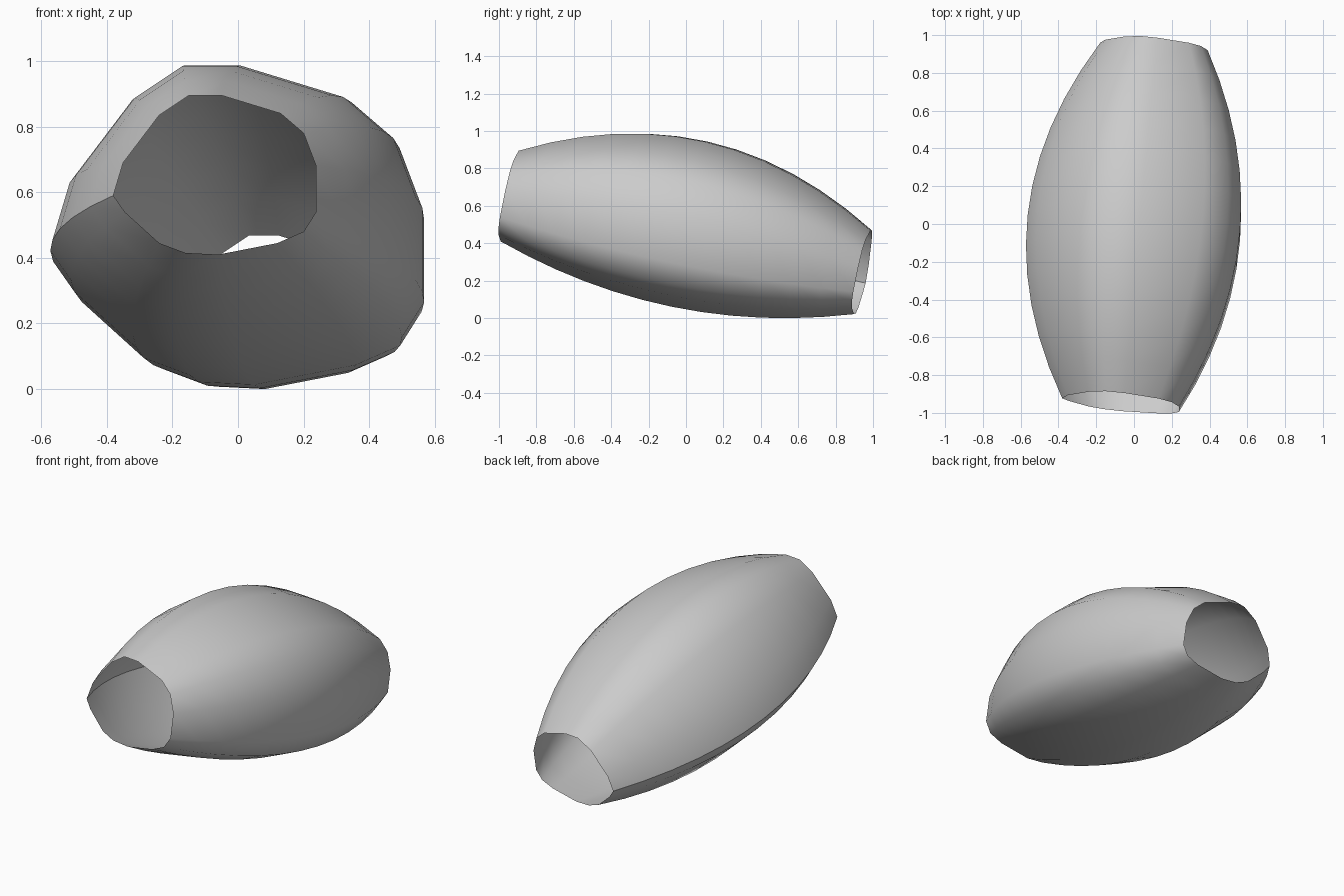
import bpy

if "Cube" in bpy.data.objects:
    bpy.data.objects.remove(bpy.data.objects["Cube"])

# Cross-section (x, z) of the front opening, clockwise from the seam on the left
RING = [(-.38, .60), (-.35, .70), (-.24, .845), (-.15, .905), (-.05, .905),
        (.13, .85), (.20, .79), (.238, .69), (.238, .55), (.20, .49),
        (.12, .455), (-.06, .42), (-.16, .425), (-.24, .455), (-.345, .55)]
RING.append(RING[0])          # the seam stays unwelded, giving a crisp line
AXIS_FRONT = (-.05, -.956, .60)
AXIS_BACK = (.125, .93, .197)
STEPS = 12

# Tilted barrel: the section is scaled along a sloping axis, widest at the middle
verts, faces = [], []
n = len(RING)
for j in range(STEPS + 1):
    f = j / STEPS
    u = 2 * f - 1
    k = .96 - .04 * u + .86 * (1 - u * u)
    cx, cy, cz = (a + (b - a) * f for a, b in zip(AXIS_FRONT, AXIS_BACK))
    for x, z in RING:
        dx, dz = x - AXIS_FRONT[0], z - AXIS_FRONT[2]
        dy = .2 * dz - .10 * dx
        verts.append((cx + k * dx, cy + k * dy, cz + k * dz))
for j in range(STEPS):
    for i in range(n - 1):
        a = j * n + i
        faces.append((a, a + 1, a + 1 + n, a + n))

# Rest the shell on the ground
low = min(v[2] for v in verts)
verts = [(x, y, z - low) for x, y, z in verts]

mesh = bpy.data.meshes.new("barrel_shell")
mesh.from_pydata(verts, [], faces)
mesh.polygons.foreach_set("use_smooth", [True] * len(mesh.polygons))
mesh.update()

grey = bpy.data.materials.new("light grey")
grey.diffuse_color = (.6, .6, .6, 1)
grey.use_nodes = True
grey.node_tree.nodes["Principled BSDF"].inputs["Base Color"].default_value = grey.diffuse_color
mesh.materials.append(grey)

shell = bpy.data.objects.new("barrel_shell", mesh)
bpy.context.collection.objects.link(shell)
